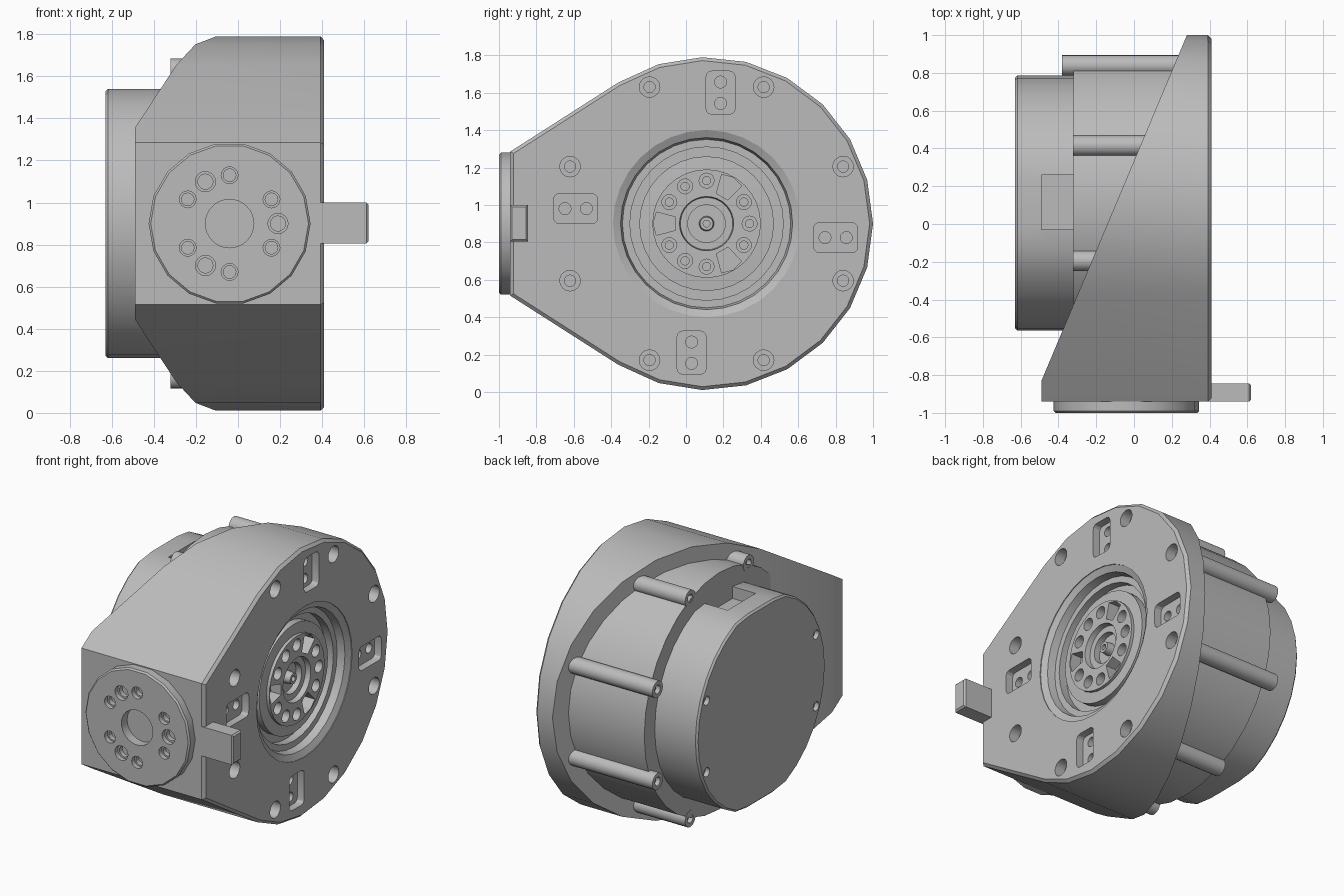
import bpy, bmesh, math
from mathutils import Vector

if "Cube" in bpy.data.objects:
    bpy.data.objects.remove(bpy.data.objects["Cube"])

grey = bpy.data.materials.new("machined grey")
grey.use_nodes = True
grey.diffuse_color = (0.5, 0.5, 0.5, 1)
grey.node_tree.nodes["Principled BSDF"].inputs["Base Color"].default_value = (0.5, 0.5, 0.5, 1)

CY, CZ = 0.11, 0.9      # main axis, running along x
FACE = 0.41             # output face
REAR = -0.32            # rear of the motor drum


def finish(name, bm):
    bmesh.ops.recalc_face_normals(bm, faces=bm.faces[:])
    me = bpy.data.meshes.new(name)
    bm.to_mesh(me)
    bm.free()
    me.materials.append(grey)
    ob = bpy.data.objects.new(name, me)
    bpy.context.collection.objects.link(ob)
    return ob


def polar(r, deg, c=(CY, CZ)):
    a = math.radians(deg)
    return (c[0] + r * math.cos(a), c[1] + r * math.sin(a))


def lathe(name, profile, c=(CY, CZ), axis="x", n=32):
    """Revolve (position, radius) pairs about an axis parallel to x or y."""
    bm = bmesh.new()
    rings = []
    for p, r in profile:
        ring = []
        for i in range(n):
            u, v = polar(r, 360 * i / n, c)
            ring.append(bm.verts.new((p, u, v) if axis == "x" else (u, p, v)))
        rings.append(ring)
    for a, b in zip(rings, rings[1:]):
        for i in range(n):
            j = (i + 1) % n
            bm.faces.new((a[i], a[j], b[j], b[i]))
    bm.faces.new(rings[0])
    bm.faces.new(rings[-1])
    return finish(name, bm)


def prism_mesh(pts, x0, x1):
    """Extrude a (y, z) outline along x."""
    bm = bmesh.new()
    face = bm.faces.new([bm.verts.new((x0, y, z)) for y, z in pts])
    new = bmesh.ops.extrude_face_region(bm, geom=[face])["geom"]
    verts = [g for g in new if isinstance(g, bmesh.types.BMVert)]
    bmesh.ops.translate(bm, verts=verts, vec=(x1 - x0, 0, 0))
    bmesh.ops.recalc_face_normals(bm, faces=bm.faces[:])
    return bm


def bevel_at(bm, x, width):
    edges = [e for e in bm.edges if all(abs(v.co.x - x) < 1e-4 for v in e.verts)]
    bmesh.ops.bevel(bm, geom=edges, offset=width, segments=1, affect="EDGES")


def box(x, y, z):
    return prism_mesh([(y[0], z[0]), (y[1], z[0]), (y[1], z[1]), (y[0], z[1])], *x)


def cut(target, cutters):
    bpy.ops.object.select_all(action="DESELECT")
    for c in cutters:
        c.select_set(True)
    bpy.context.view_layer.objects.active = cutters[0]
    if len(cutters) > 1:
        bpy.ops.object.join()
    cutter = bpy.context.view_layer.objects.active
    mod = target.modifiers.new("cut", "BOOLEAN")
    mod.operation, mod.solver, mod.object = "DIFFERENCE", "EXACT", cutter
    bpy.context.view_layer.objects.active = target
    bpy.ops.object.modifier_apply(modifier=mod.name)
    bpy.data.objects.remove(cutter)


def pocket(y, z, w, h, r=0.03):
    pts = []
    for k, (sy, sz) in enumerate([(1, 1), (-1, 1), (-1, -1), (1, -1)]):
        c = (y + sy * (w / 2 - r), z + sz * (h / 2 - r))
        pts += [polar(r, 90 * k + 30 * i, c) for i in range(4)]
    return finish("cutter", prism_mesh(pts, FACE - 0.05, FACE + 0.02))


# Teardrop housing with a slanted rear cut
outline = [polar(0.89, -122 + 244 * i / 16) for i in range(17)]
outline += [(-0.94, 1.285), (-0.94, 0.515)]
bm = prism_mesh(outline, -0.49, FACE)
bmesh.ops.bisect_plane(bm, geom=bm.verts[:] + bm.edges[:] + bm.faces[:], dist=1e-5,
                       plane_co=(0.28, 1.0, 0), plane_no=Vector((-1.83, 0.77, 0)).normalized(),
                       clear_outer=True)
bmesh.ops.holes_fill(bm, edges=[e for e in bm.edges if e.is_boundary])
bevel_at(bm, FACE, 0.018)
housing = finish("housing", bm)

# Output opening, pockets and screw holes in the housing face
cut(housing, [lathe("cutter", [(0.44, 0.5), (0.405, 0.5), (0.385, 0.46), (0.335, 0.45),
                               (0.335, 0.41), (0.28, 0.41)])])
bolt_spots = [(CY + sy * a, CZ + sz * b) for a, b in ((0.305, 0.73), (0.73, 0.305))
              for sy in (1, -1) for sz in (1, -1)]
cut(housing, [lathe("cutter", [(0.43, 0.055), (0.34, 0.055), (0.34, 0.03), (0.3, 0.03)], p, n=16)
              for p in bolt_spots])
pockets = [(0.185, 1.6, False), (0.03, 0.21, False), (0.8, 0.825, True), (-0.59, 0.98, True)]
cut(housing, [pocket(y, z, *((0.235, 0.16) if wide else (0.155, 0.23))) for y, z, wide in pockets])
cut(housing, [lathe("cutter", [(0.39, 0.032), (0.28, 0.032)],
                    (y + s * 0.057 * wide, z + s * 0.057 * (not wide)), n=16)
              for y, z, wide in pockets for s in (-1, 1)])

# Output hub with screw circle, three windows and a stepped bore
hub = lathe("output_hub", [(0.25, 0.36), (0.33, 0.36), (0.335, 0.29), (0.355, 0.29), (0.355, 0.145),
                           (0.32, 0.14), (0.32, 0.1), (0.28, 0.1), (0.28, 0.04), (0.33, 0.035),
                           (0.33, 0.018), (0.3, 0.018)])
hub_angles = [-150, -120, -90, -30, 0, 30, 90, 120, 150]
cutters = [lathe("cutter", [(0.37, 0.04), (0.29, 0.04), (0.29, 0.022), (0.27, 0.022)],
                 polar(0.23, a), n=16) for a in hub_angles]
for a in (60, 180, 300):
    shape = [polar(0.17, a - 12), polar(0.275, a - 13), polar(0.285, a), polar(0.275, a + 13),
             polar(0.17, a + 12)]
    cutters.append(finish("cutter", prism_mesh(shape, 0.28, 0.37)))
cut(hub, cutters)

# Motor drum and its screw bosses
lathe("motor_drum", [(0.25, 0.785), (REAR, 0.785)])
for i, p in enumerate(bolt_spots):
    end = REAR - 0.06 if p[0] > 0.6 else REAR - 0.002
    lathe(f"screw_boss_{i + 1}", [(0.25, 0.055), (end, 0.055), (end, 0.028), (end + 0.03, 0.028)], p, n=16)

# Rear cover with flat top and bottom, cable slot and screw holes
ring = [polar(0.675, 360 * i / 32) for i in range(32)]
bm = prism_mesh([(y, max(CZ - 0.64, min(CZ + 0.64, z))) for y, z in ring], REAR + 0.02, -0.63)
bevel_at(bm, -0.63, 0.012)
cover = finish("rear_cover", bm)
cut(cover, [finish("cutter", box((-0.49, REAR), (-0.03, 0.26), (1.46, 1.6)))]
    + [lathe("cutter", [(-0.65, 0.03), (-0.6, 0.03)], polar(0.62, a), n=16)
       for a in (22.5, 157.5, 202.5, 337.5)])

# Front flange with central bore and screw circle
FC = (-0.04, 0.9)
flange = lathe("front_flange", [(-0.9, 0.385), (-0.99, 0.385), (-1.0, 0.375)], FC, "y", 18)
cutters = [lathe("cutter", [(-1.02, 0.115), (-0.92, 0.115)], FC, "y")]
for a in (0, 30, 90, 120, 150, 210, 240, 270, 330):
    r = 0.048 if a % 120 == 0 else 0.04
    cutters.append(lathe("cutter", [(-1.02, r), (-0.97, r), (-0.97, r * 0.75), (-0.92, r * 0.75)],
                         polar(0.23, a, FC), "y", 16))
cut(flange, cutters)

# Connector tab beside the flange
bm = box((0.38, 0.62), (-0.94, -0.845), (0.805, 1.0))
bevel_at(bm, 0.62, 0.01)
finish("connector_tab", bm)

# Smooth rounded walls, keep hard edges
bpy.ops.object.select_all(action="DESELECT")
for ob in bpy.context.scene.objects:
    if ob.type == "MESH" and grey.name in ob.data.materials:
        ob.select_set(True)
        bpy.context.view_layer.objects.active = ob
bpy.ops.object.shade_smooth_by_angle(angle=math.radians(28))
